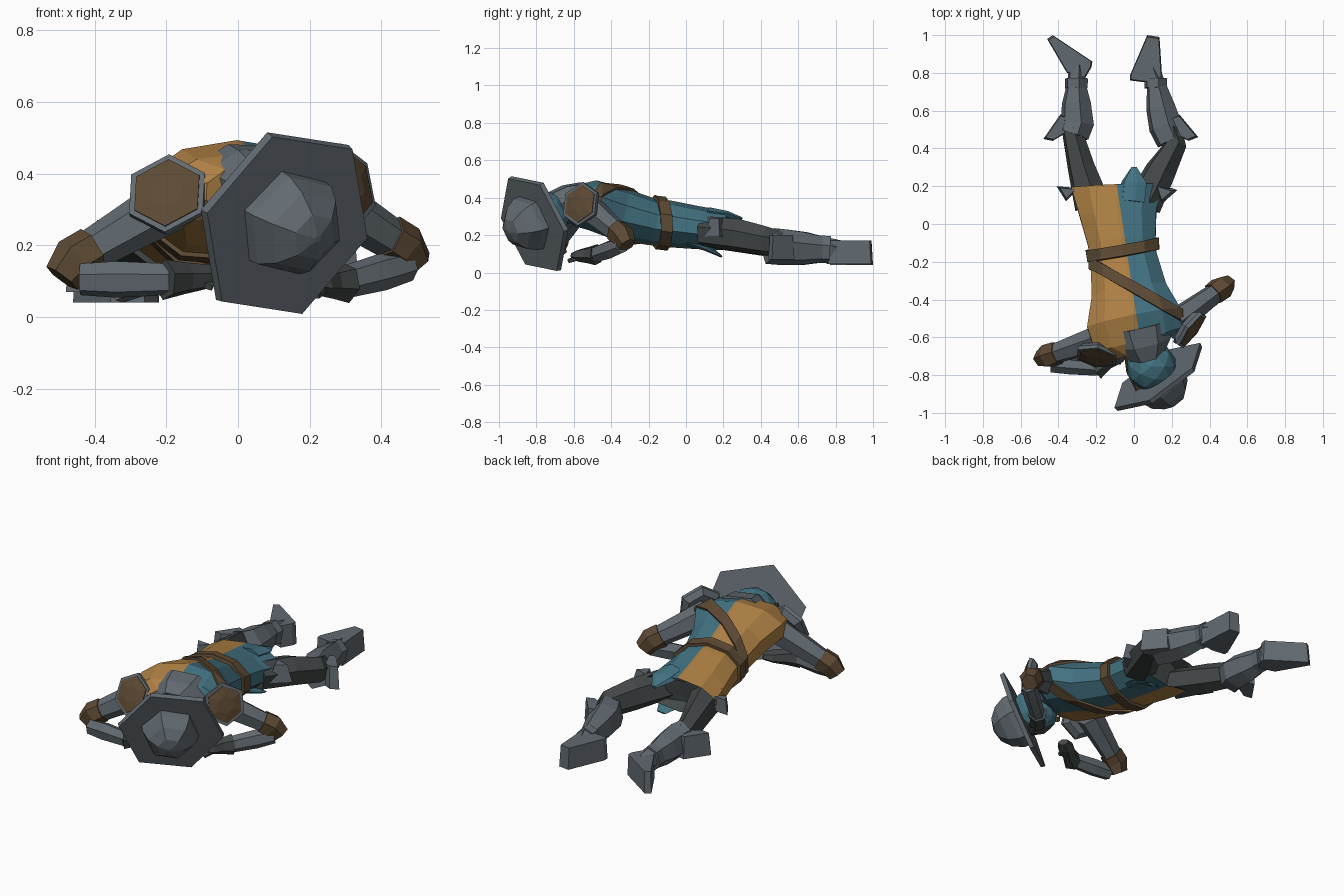
import bpy, bmesh, math
from mathutils import Vector as V

if "Cube" in bpy.data.objects:
    bpy.data.objects.remove(bpy.data.objects["Cube"])


def material(name, r, g, b):
    m = bpy.data.materials.new(name)
    m.diffuse_color = (r, g, b, 1)
    m.use_nodes = True
    m.node_tree.nodes["Principled BSDF"].inputs["Base Color"].default_value = m.diffuse_color
    return m


STEEL = material("steel grey", .12, .142, .162)
DARK = material("dark mail grey", .055, .063, .063)
TEAL = material("teal cloth", .056, .17, .225)
OCHRE = material("ochre cloth", .43, .22, .058)
BROWN = material("brown leather", .11, .068, .034)


def finish(name, bm, *mats):
    bmesh.ops.recalc_face_normals(bm, faces=bm.faces)
    me = bpy.data.meshes.new(name)
    bm.to_mesh(me)
    bm.free()
    for m in mats:
        me.materials.append(m)
    ob = bpy.data.objects.new(name, me)
    bpy.context.collection.objects.link(ob)
    return ob


def loft(rings, n=6, phase=0.0):
    """Rings of (x, y, z, half width, half height) swept along their path."""
    bm = bmesh.new()
    pts = [V(r[:3]) for r in rings]
    loops = []
    for i, r in enumerate(rings):
        t = (pts[min(i + 1, len(pts) - 1)] - pts[max(i - 1, 0)]).normalized()
        side = t.cross(V((0, 0, 1))).normalized()
        up = side.cross(t)
        loops.append([bm.verts.new(pts[i] + side * r[3] * math.cos(a) + up * r[4] * math.sin(a))
                      for a in (phase + math.tau * k / n for k in range(n))])
    for a, b in zip(loops, loops[1:]):
        for k in range(n):
            bm.faces.new((a[k], a[(k + 1) % n], b[(k + 1) % n], b[k]))
    bm.faces.new(loops[-1])
    bm.faces.new(loops[0])
    return bm


def tube(name, rings, mat, n=6, phase=0.3):
    return finish(name, loft(rings, n, phase), mat)


def disc(name, c, normal, steps, mat, n=6, phase=0.0):
    """Stacked rings (offset, radius) along a normal."""
    nv = V(normal).normalized()
    return tube(name, [(*(V(c) + nv * d), r, r) for d, r in steps], mat, n, phase)


def prism(name, outline, z0, z1, mat, inset=0.0):
    bm = bmesh.new()
    mid = sum((V(p) for p in outline), V((0, 0))) / len(outline)
    top = [V(p).lerp(mid, inset) for p in outline]
    lo = [bm.verts.new((x, y, z0)) for x, y in outline]
    hi = [bm.verts.new((p.x, p.y, z1)) for p in top]
    n = len(lo)
    for k in range(n):
        bm.faces.new((lo[k], lo[(k + 1) % n], hi[(k + 1) % n], hi[k]))
    bm.faces.new(lo)
    bm.faces.new(hi)
    return finish(name, bm, mat)


# Tunic: lofted torso, hollow jagged hem, two cloth colours split lengthwise
TORSO = [(-.09, .20, .225, .255, .105), (-.085, .06, .24, .215, .115),
         (-.065, -.09, .26, .19, .125), (-.055, -.18, .27, .185, .125),
         (-.025, -.36, .315, .21, .14), (0, -.50, .36, .265, .135),
         (.025, -.61, .355, .25, .105), (.045, -.66, .35, .15, .075)]


def torso_mesh():
    return loft(TORSO, 10, math.pi / 10)


bm = torso_mesh()
bmesh.ops.recalc_face_normals(bm, faces=bm.faces)
bm.faces.ensure_lookup_table()
cap = bm.faces[-1]
hem = sorted(cap.verts, key=lambda v: math.atan2(v.co.z - .225, v.co.x + .09))
rim = bmesh.ops.inset_region(bm, faces=[cap], thickness=.025, depth=0)["faces"]
for v in cap.verts:
    v.co.y -= .09
lining = [cap] + rim
for f in lining:
    f.material_index = 2
for k, v in enumerate(hem):
    v.co.y += .07 if k % 2 else 0
SPLIT, SPLIT_N = V((-.045, -.1, 0)), V((.8, .12, 0)).normalized()
bmesh.ops.bisect_plane(bm, geom=bm.verts[:] + bm.edges[:] + bm.faces[:],
                       plane_co=SPLIT, plane_no=SPLIT_N)
for f in bm.faces:
    if f.material_index != 2:
        f.material_index = int((f.calc_center_median() - SPLIT).dot(SPLIT_N) > 0)
finish("tunic", bm, OCHRE, TEAL, DARK)


# Straps: bands sliced from the torso shape and thickened
def strap(name, co, no, half, thick):
    bm = torso_mesh()
    no = V(no).normalized()
    for s in (1, -1):
        bmesh.ops.bisect_plane(bm, geom=bm.verts[:] + bm.edges[:] + bm.faces[:],
                               plane_co=V(co) + no * half * s, plane_no=no * s, clear_outer=True)
    ob = finish(name, bm, BROWN)
    mod = ob.modifiers.new("thickness", 'SOLIDIFY')
    mod.thickness, mod.offset = thick, 1


strap("belt", (-.06, -.135, .25), (-.18, 1, .05), .031, .018)
strap("baldric", (.02, -.35, .3), (.29, .5, 0), .028, .013)

# Turned-out skirt corners at the hips and the front hem
prism("left_hip_flap", [(-.41, .20), (-.36, .12), (-.29, .19)], .19, .27, STEEL, .3)
prism("right_hip_flap", [(.23, .18), (.14, .10), (.10, .22)], .19, .29, STEEL, .4)
tube("front_hem_fold", [(-.02, .04, .155, .10, .02), (.02, .12, .125, .09, .012),
                        (.03, .19, .085, .03, .006)], TEAL)
tube("back_hem_fold", [(-.01, .12, .32, .07, .03), (.0, .22, .31, .07, .02), (.0, .30, .285, .015, .01)], TEAL)

# Legs: thighs, greaves, ankle cuffs, knee guards and feet
tube("left_thigh", [(-.22, .10, .22, .1, .085), (-.28, .30, .19, .075, .085), (-.33, .5, .15, .055, .075)], DARK)
tube("right_thigh", [(.05, .10, .22, .1, .085), (.14, .28, .20, .085, .09), (.22, .42, .17, .06, .08),
                     (.20, .5, .15, .055, .07)], DARK)
for name, path in (("left", [(-.32, .47), (-.30, .53), (-.305, .64), (-.305, .75), (-.30, .84)]),
                   ("right", [(.20, .44), (.165, .52), (.14, .62), (.115, .75), (.09, .83)])):
    widths = [(.085, .098), (.092, .098), (.08, .09), (.05, .068), (.045, .055)]
    tube(name + "_greave", [(x, y, .142 - .02 * i / 3, *w)
                            for i, ((x, y), w) in enumerate(zip(path, widths))], STEEL)
    x, y = path[3]
    tube(name + "_ankle_cuff", [(x, y - .03, .125, .062, .075), (x, y + .02, .122, .064, .075)], STEEL)
prism("left_knee_guard", [(-.39, .58), (-.48, .45), (-.43, .44), (-.33, .50), (-.31, .56)], .07, .2, STEEL, .12)
prism("right_knee_guard", [(.24, .58), (.34, .46), (.29, .44), (.16, .50), (.14, .55)], .07, .2, STEEL, .12)
prism("left_foot", [(-.355, .80), (-.46, .98), (-.43, 1.0), (-.22, .86), (-.225, .83), (-.26, .77)], .04, .165, STEEL, .06)
prism("right_foot", [(.15, .76), (.135, .99), (.07, 1.0), (-.02, .79), (-.02, .76), (.06, .75)], .045, .17, STEEL, .06)

# Arms: sleeves, elbow pads, forearms, hands and thumbs
ARMS = {"left": ((-.19, -.61, .315), (-.445, -.695, .165), (-.44, -.745, .105), (-.19, -.765, .105), (-.04, -.66, .115)),
        "right": ((.22, -.52, .35), (.455, -.345, .20), (.475, -.345, .145), (.29, -.49, .095), (.2, -.6, .09))}
for name, pts in ARMS.items():
    sh, el, fo, wr, ha = (V(p) for p in pts)
    mid = sh.lerp(el, .5)
    tube(name + "_upper_arm", [(*sh, .075, .078), (*mid, .064, .066), (*el, .052, .056)], STEEL)
    d = (el - sh).normalized()
    tube(name + "_elbow_pad", [(*(el - d * .05), .064, .066), (*(el + d * .01), .067, .068),
                               (*(el + d * .055 + V((0, 0, -.03))), .045, .055)], BROWN)
    tube(name + "_forearm", [(*fo, .042, .045), (*fo.lerp(wr, .4), .045, .052), (*wr, .04, .045)], STEEL)
    tube(name + "_glove", [(*wr.lerp(ha, -.1), .055, .058), (*wr.lerp(ha, .3), .04, .045),
                           (*wr.lerp(ha, .7), .05, .035), (*ha, .03, .02)], DARK)
    tube(name + "_thumb", [(*wr.lerp(ha, .4), .02, .02),
                           (*(wr.lerp(ha, .8) + V((.0, -.05, -.03))), .012, .012)], DARK, 5)

# Shoulder discs: steel rim with a leather face
for name, c, nv in (("left", (-.195, -.69, .337), (-.15, -.87, .42)),
                    ("right", (.295, -.555, .363), (.78, -.58, .22))):
    disc(name + "_shoulder_rim", c, nv, [(-.03, .09), (.0, .12), (.02, .12)], STEEL, 6, .5)
    disc(name + "_shoulder_face", c, nv, [(.0, .103), (.024, .103), (.034, .05)], BROWN, 6, .5)

# Collar, hooded head and wide-brimmed helmet
HAT, UP = V((.13, -.81, .26)), V((.54, -.78, -.32))
tube("collar", [(.03, -.54, .39, .17, .10), (.05, -.63, .375, .15, .10), (.065, -.70, .35, .095, .09)], STEEL, 7)
bm = bmesh.new()
bmesh.ops.create_icosphere(bm, subdivisions=2, radius=.135)
bmesh.ops.translate(bm, verts=bm.verts, vec=HAT - UP * .07 + V((0, 0, .02)))
for f in bm.faces:
    f.material_index = int(f.calc_center_median().z < .21)
finish("hooded_head", bm, TEAL, DARK)
tube("chin_strap", [(.02, -.88, .31, .012, .02), (-.03, -.78, .31, .012, .02), (-.04, -.70, .28, .012, .02)], BROWN, 4)
disc("helmet_brim", HAT, UP, [(-.012, .287), (.014, .282)], STEEL, 6, .13)
disc("helmet_dome", HAT + V((-.005, 0, .015)), UP,
     [(.0, .155), (.06, .152), (.12, .122), (.165, .07), (.18, .01)], STEEL, 6, .2)
